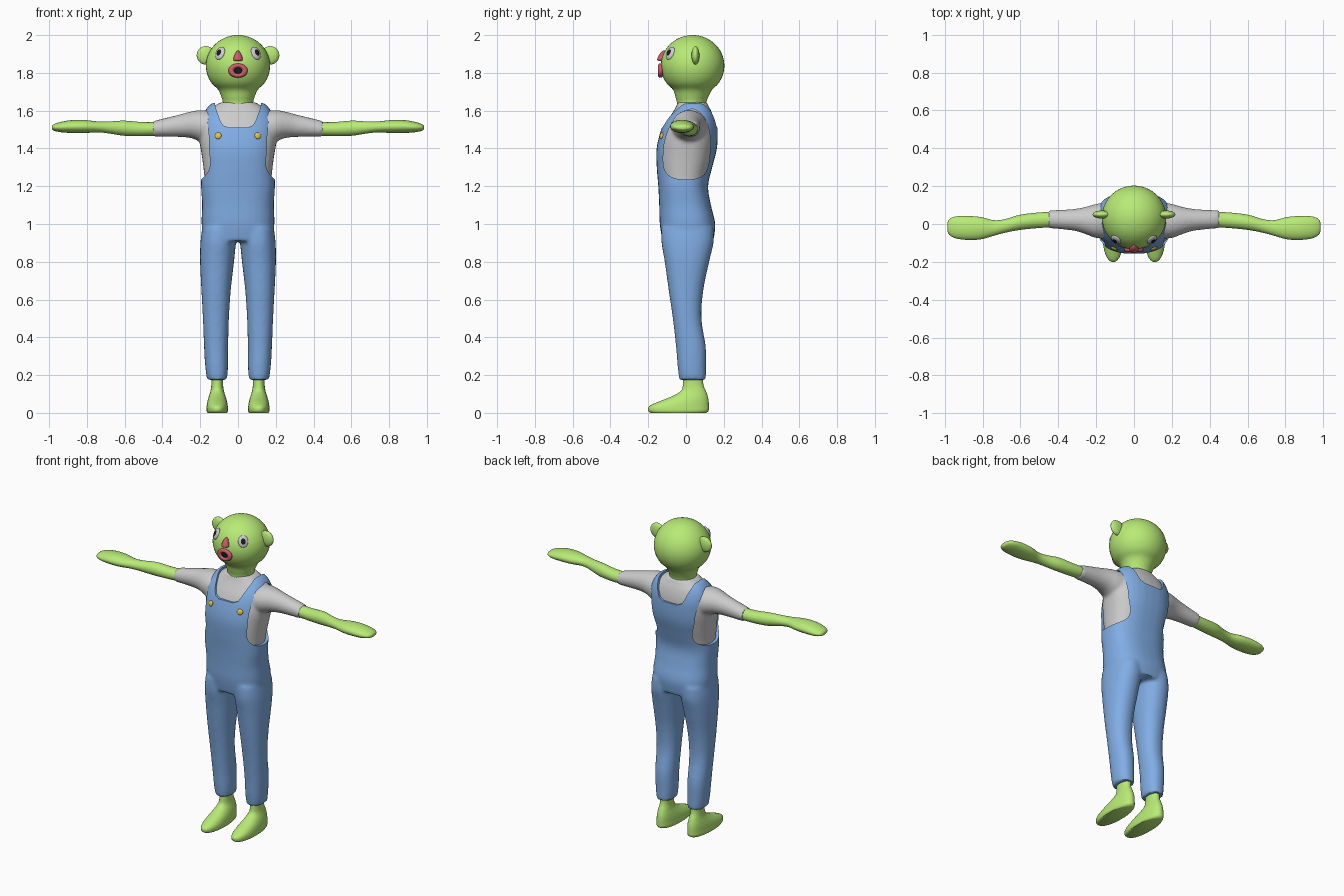
import bpy, bmesh, math
from mathutils import Vector

if "Cube" in bpy.data.objects:
    bpy.data.objects.remove(bpy.data.objects["Cube"])

COLORS = {"green": (0.48, 0.83, 0.18, 1), "blue": (0.22, 0.42, 0.78, 1),
          "pink": (0.60, 0.11, 0.14, 1), "black": (0.01, 0.01, 0.015, 1),
          "gold": (0.80, 0.55, 0.06, 1)}
MATS = {}
for key, col in COLORS.items():
    MATS[key] = bpy.data.materials.new(key)
    MATS[key].diffuse_color = col


def catmull(p0, p1, p2, p3, t):
    return [0.5 * (2 * b + (c - a) * t + (2 * a - 5 * b + 4 * c - d) * t * t
                   + (3 * b - a - 3 * c + d) * t ** 3)
            for a, b, c, d in zip(p0, p1, p2, p3)]


def smooth_rings(r, steps):
    out = []
    for i in range(len(r) - 1):
        for s in range(steps):
            out.append(catmull(r[max(i - 1, 0)], r[i], r[i + 1],
                               r[min(i + 2, len(r) - 1)], s / steps))
    return out + [list(r[-1])]


def loft(bm, rings, axis="Z", sides=(1,), p=2.0, n=32, steps=4):
    """Skin of superellipse rings (position, centre a, centre b, radius a, radius b)."""
    for side in sides:
        loops = []
        for t, ca, cb, ra, rb in smooth_rings(rings, steps):
            loop = []
            for k in range(n):
                c, s = math.cos(2 * math.pi * k / n), math.sin(2 * math.pi * k / n)
                a = ca + ra * math.copysign(abs(c) ** (2 / p), c)
                b = cb + rb * math.copysign(abs(s) ** (2 / p), s)
                co = (a, b, t) if axis == "Z" else (t, a, b)
                loop.append(bm.verts.new((co[0] * side, co[1], co[2])))
            loops.append(loop)
        for l0, l1 in zip(loops, loops[1:]):
            for k in range(n):
                j = (k + 1) % n
                bm.faces.new((l0[k], l0[j], l1[j], l1[k]))
        bm.faces.new(loops[0])
        bm.faces.new(loops[-1])


def make(name, bm, mat=None):
    bmesh.ops.recalc_face_normals(bm, faces=bm.faces)
    me = bpy.data.meshes.new(name)
    bm.to_mesh(me)
    bm.free()
    ob = bpy.data.objects.new(name, me)
    bpy.context.collection.objects.link(ob)
    if mat:
        me.materials.append(MATS[mat])
    return ob


def finish(ob, angle=40):
    bpy.ops.object.select_all(action="DESELECT")
    ob.select_set(True)
    bpy.context.view_layer.objects.active = ob
    if ob.modifiers:
        bpy.ops.object.convert(target="MESH")
    bpy.ops.object.shade_smooth_by_angle(angle=math.radians(angle))
    return ob


def blend(ob, voxel=0.011, iterations=6):
    m = ob.modifiers.new("merge", "REMESH")
    m.mode, m.voxel_size = "VOXEL", voxel
    m = ob.modifiers.new("soften", "SMOOTH")
    m.factor, m.iterations = 0.5, iterations


def cutter(name, pts, axis):
    bm = bmesh.new()
    rows = [[bm.verts.new((d, u, v) if axis == "X" else (u, d, v)) for u, v in pts]
            for d in (-0.5, 0.5)]
    for i in range(len(pts)):
        j = (i + 1) % len(pts)
        bm.faces.new((rows[0][i], rows[0][j], rows[1][j], rows[1][i]))
    bm.faces.new(rows[0])
    bm.faces.new(rows[1])
    ob = make(name, bm)
    ob.hide_render = True
    return ob


def ball(name, loc, scale, mat=None, direction=None):
    bpy.ops.mesh.primitive_uv_sphere_add(segments=24, ring_count=14, radius=1, location=loc)
    ob = bpy.context.object
    ob.name, ob.scale = name, scale
    if direction:
        ob.rotation_euler = Vector(direction).to_track_quat("Z", "Y").to_euler()
    if mat:
        ob.data.materials.append(MATS[mat])
    return finish(ob, 60)


BOTH = (1, -1)

# Overalls: torso and legs merged, then openings cut out
bm = bmesh.new()
loft(bm, [(0.91, 0, 0.01, 0.178, 0.135), (1.0, 0, 0.008, 0.193, 0.147), (1.1, 0, -0.005, 0.19, 0.137),
          (1.2, 0, -0.015, 0.196, 0.132), (1.3, 0, -0.008, 0.195, 0.147), (1.4, 0, 0.004, 0.205, 0.160),
          (1.5, 0, 0.018, 0.205, 0.150), (1.56, 0, 0.028, 0.195, 0.132), (1.61, 0, 0.038, 0.168, 0.103),
          (1.64, 0, 0.038, 0.14, 0.075)], p=2.5)
loft(bm, [(0.175, 0.111, 0.035, 0.053, 0.071), (0.24, 0.113, 0.031, 0.060, 0.075),
          (0.35, 0.116, 0.026, 0.064, 0.079), (0.5, 0.117, 0.006, 0.069, 0.076),
          (0.65, 0.116, 0.0, 0.078, 0.092), (0.8, 0.111, 0.005, 0.090, 0.118),
          (0.9, 0.105, 0.008, 0.094, 0.138), (0.98, 0.098, 0.008, 0.092, 0.138)], sides=BOTH, p=2.2)
overalls = make("overalls", bm, "blue")
blend(overalls)
hole = [(0.0, 1.235), (0.08, 1.25), (0.115, 1.30), (0.128, 1.4), (0.125, 1.48), (0.10, 1.56), (0.05, 1.605),
        (0.0, 1.60), (-0.06, 1.56), (-0.10, 1.48), (-0.118, 1.4), (-0.117, 1.3), (-0.08, 1.25)]
m = len(hole)
hole = [catmull(hole[i - 1], hole[i], hole[(i + 1) % m], hole[(i + 2) % m], s / 4)
        for i in range(m) for s in range(4)]
neckline = [(-0.13, 1.75), (-0.12, 1.62), (-0.095, 1.55), (-0.08, 1.523), (-0.05, 1.51), (0.05, 1.51),
            (0.08, 1.523), (0.095, 1.55), (0.12, 1.62), (0.13, 1.75)]
cuts = [cutter("armhole_cutter", hole, "X"), cutter("neckline_cutter", neckline, "Y")]
for c in cuts:
    b = overalls.modifiers.new("opening", "BOOLEAN")
    b.operation, b.solver, b.object = "DIFFERENCE", "EXACT", c
finish(overalls)
for c in cuts:
    bpy.data.objects.remove(c)

# Shirt with sleeves
bm = bmesh.new()
loft(bm, [(1.16, 0, -0.012, 0.172, 0.115), (1.25, 0, -0.012, 0.178, 0.126), (1.35, 0, -0.002, 0.190, 0.142),
          (1.45, 0, 0.011, 0.205, 0.145), (1.53, 0, 0.023, 0.20, 0.130), (1.59, 0, 0.033, 0.165, 0.104),
          (1.625, 0, 0.034, 0.125, 0.085), (1.645, 0, 0.032, 0.09, 0.08)], p=2.4)
loft(bm, [(0.12, 0.02, 1.51, 0.10, 0.09), (0.2, 0.016, 1.52, 0.09, 0.083), (0.25, 0.018, 1.525, 0.074, 0.070),
          (0.32, 0.022, 1.519, 0.057, 0.058), (0.45, 0.025, 1.503, 0.047, 0.042)], "X", BOTH)
shirt = make("shirt", bm)
blend(shirt, 0.01, 5)
finish(shirt)

# Forearms and mitten hands
bm = bmesh.new()
loft(bm, [(0.40, 0.025, 1.505, 0.040, 0.036), (0.5, 0.02, 1.502, 0.041, 0.037), (0.6, 0.009, 1.507, 0.040, 0.040),
          (0.68, -0.010, 1.511, 0.036, 0.032), (0.74, -0.021, 1.514, 0.041, 0.029),
          (0.81, -0.022, 1.516, 0.059, 0.034), (0.88, -0.021, 1.516, 0.063, 0.034),
          (0.94, -0.018, 1.513, 0.058, 0.027), (0.975, -0.016, 1.511, 0.042, 0.017),
          (0.986, -0.016, 1.510, 0.02, 0.008)], "X", BOTH)
finish(make("hands", bm, "green"), 60)

# Feet
bm = bmesh.new()
loft(bm, [(0.0, 0.11, -0.04, 0.052, 0.148), (0.012, 0.11, -0.04, 0.057, 0.160), (0.035, 0.11, -0.037, 0.056, 0.158),
          (0.06, 0.11, -0.012, 0.052, 0.132), (0.085, 0.11, 0.018, 0.045, 0.098),
          (0.115, 0.11, 0.039, 0.036, 0.067), (0.15, 0.11, 0.038, 0.031, 0.054),
          (0.21, 0.11, 0.037, 0.031, 0.052)], sides=BOTH, p=2.2)
finish(make("feet", bm, "green"), 60)

# Head and neck
bm = bmesh.new()
neck = [(1.58, 0, 0.03, 0.078, 0.076), (1.64, 0, 0.03, 0.08, 0.078), (1.67, 0, 0.031, 0.087, 0.086)]
dome = [(1.838 + 0.162 * math.sin(math.radians(a)), 0, 0.035,
         0.17 * math.cos(math.radians(a)), 0.168 * math.cos(math.radians(a)))
        for a in (-52, -35, -18, 0, 18, 36, 54, 70, 82, 89)]
loft(bm, neck + dome, n=40)
finish(make("head", bm, "green"), 60)

# Ears and eyes
for s, side in ((1, "left"), (-1, "right")):
    ball(side + "_ear", (s * 0.17, 0.05, 1.893), (0.049, 0.021, 0.049), "green")
    d = Vector((s * 0.095, -0.118, 0.066)).normalized()
    centre = Vector((0, 0.035, 1.838)) + d * 0.165
    ball(side + "_eye", centre, (0.030, 0.037, 0.013), None, d)
    ball(side + "_pupil", centre + d * 0.004, (0.018, 0.023, 0.012), "black", d)

# Nose
bm = bmesh.new()
loft(bm, [(1.862, 0, -0.128, 0.010, 0.010), (1.868, 0, -0.130, 0.024, 0.022), (1.885, 0, -0.126, 0.022, 0.022),
          (1.908, 0, -0.12, 0.012, 0.014), (1.918, 0, -0.116, 0.003, 0.004)], n=20)
finish(make("nose", bm, "pink"), 60)

# Mouth
bpy.ops.mesh.primitive_torus_add(location=(0, -0.135, 1.812), rotation=(math.pi / 2, 0, 0),
                                 major_radius=0.028, minor_radius=0.012,
                                 major_segments=32, minor_segments=12)
lips = bpy.context.object
lips.name, lips.scale = "lips", (1.28, 0.95, 1.1)
lips.data.materials.append(MATS["pink"])
finish(lips, 60)
ball("mouth_opening", (0, -0.132, 1.812), (0.032, 0.008, 0.023), "black")

# Bib buttons, set on the overalls surface
for s, side in ((1, "left"), (-1, "right")):
    hit, loc, nor, _ = overalls.ray_cast((s * 0.105, -1, 1.467), (0, 1, 0))
    if not hit:
        loc, nor = Vector((s * 0.105, -0.13, 1.467)), Vector((0, -1, 0))
    ball(side + "_button", loc, (0.018, 0.018, 0.009), "gold", nor)

for m in bpy.data.materials:
    if m.users and not m.is_grease_pencil:
        m.use_nodes = True
        m.node_tree.nodes["Principled BSDF"].inputs["Base Color"].default_value = m.diffuse_color
